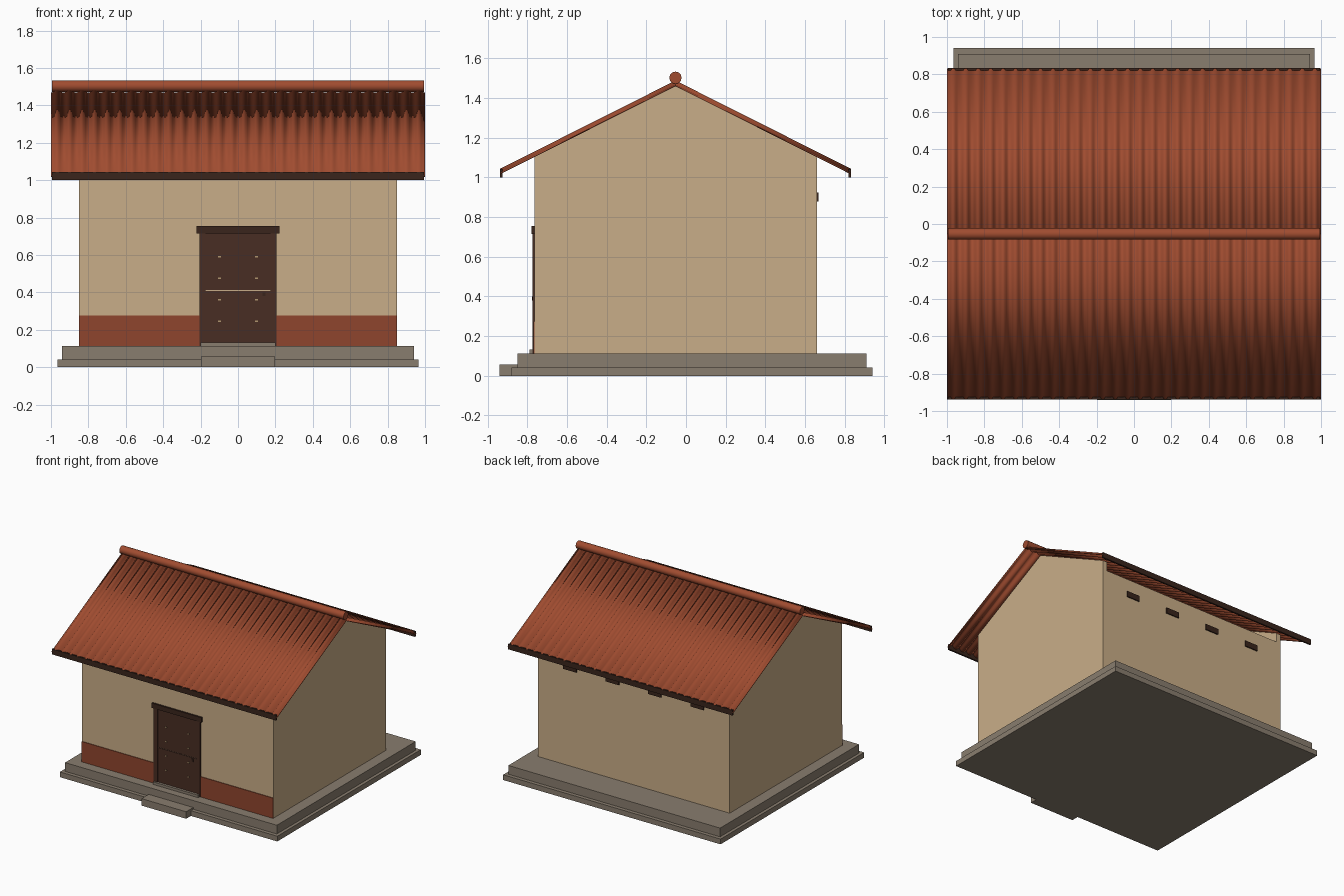
import bpy, bmesh, math
from mathutils import Vector

if "Cube" in bpy.data.objects:
    bpy.data.objects.remove(bpy.data.objects["Cube"])


def material(name, r, g, b):
    """Flat colour given in 0-255 display values, stored as linear."""
    def lin(c):
        c /= 255
        return c / 12.92 if c <= 0.04045 else ((c + 0.055) / 1.055) ** 2.4
    m = bpy.data.materials.new(name)
    m.diffuse_color = (lin(r), lin(g), lin(b), 1)
    m.use_nodes = True
    m.node_tree.nodes["Principled BSDF"].inputs["Base Color"].default_value = m.diffuse_color
    return m


PLASTER = material("tan plaster", 201, 174, 136)
DADO = material("red paint", 143, 69, 45)
TILE = material("terracotta tile", 160, 76, 48)
STONE = material("grey stone", 137, 125, 110)
WOOD = material("dark door wood", 72, 45, 35)
BEAM = material("dark beam wood", 58, 37, 28)
METAL = material("pale metal", 176, 150, 110)


def make(name, verts, faces, mat):
    me = bpy.data.meshes.new(name)
    me.from_pydata(verts, [], faces)
    bm = bmesh.new()
    bm.from_mesh(me)
    bmesh.ops.recalc_face_normals(bm, faces=bm.faces)
    bm.to_mesh(me)
    bm.free()
    me.materials.append(mat)
    ob = bpy.data.objects.new(name, me)
    bpy.context.collection.objects.link(ob)
    return ob


def box(name, x0, x1, y0, y1, z0, z1, mat):
    v = [(x, y, z) for x in (x0, x1) for y in (y0, y1) for z in (z0, z1)]
    f = [(0, 1, 3, 2), (4, 6, 7, 5), (0, 4, 5, 1), (2, 3, 7, 6), (0, 2, 6, 4), (1, 5, 7, 3)]
    return make(name, v, f, mat)


def prism_x(name, profile, x0, x1, mat):
    """Extrude a (y, z) outline along x."""
    n = len(profile)
    v = [(x, y, z) for x in (x0, x1) for y, z in profile]
    f = [tuple(range(n)), tuple(range(n, 2 * n))]
    f += [(i, (i + 1) % n, n + (i + 1) % n, n + i) for i in range(n)]
    return make(name, v, f, mat)


RIDGE_Y, RIDGE_Z = -0.053, 1.478
RUN, DROP = 0.885, 0.445
FRONT, BACK = -0.765, 0.66

# Stone base, doorstep and threshold
box("base_lower", -0.965, 0.965, -0.88, 0.94, 0, 0.042, STONE)
box("base_upper", -0.94, 0.94, -0.85, 0.91, 0.042, 0.112, STONE)
box("door_step", -0.198, 0.198, -0.94, -0.85, 0, 0.056, STONE)
box("threshold", -0.2, 0.2, -0.79, -0.76, 0.112, 0.132, STONE)

# Walls with gable ends; the long walls stop below the rafters
walls = prism_x("walls", [(FRONT, 0.112), (BACK, 0.112), (BACK, 1.103),
                          (RIDGE_Y, 1.462), (FRONT, 1.103)], -0.85, 0.85, PLASTER)
cutter = box("attic_cutter", -0.81, 0.81, -1, 1, 1.03, 2, PLASTER)
cutter.hide_render = True
mod = walls.modifiers.new("attic", 'BOOLEAN')
mod.operation = 'DIFFERENCE'
mod.solver = 'EXACT'
mod.object = cutter
bpy.context.view_layer.objects.active = walls
bpy.ops.object.modifier_apply(modifier=mod.name)
bpy.data.objects.remove(cutter)

# Painted band and door jambs, mirrored about the door
for s, side in ((-1, "left"), (1, "right")):
    a, b = sorted((s * 0.205, s * 0.85))
    box("painted_band_" + side, a, b, FRONT - 0.005, FRONT, 0.112, 0.275, DADO)
    a, b = sorted((s * 0.173, s * 0.207))
    box("door_jamb_" + side, a, b, FRONT - 0.01, FRONT, 0.112, 0.716, WOOD)
box("door_lintel", -0.221, 0.221, FRONT - 0.014, FRONT, 0.716, 0.755, BEAM)

# Door in two panels, with studs and handle
box("door_lower_panel", -0.173, 0.173, FRONT - 0.005, FRONT, 0.132, 0.408, WOOD)
box("door_upper_panel", -0.173, 0.173, FRONT - 0.005, FRONT, 0.412, 0.716, WOOD)
for x in (-0.1, 0.1):
    for z in (0.245, 0.36, 0.475, 0.59):
        box("door_stud", x - 0.008, x + 0.008, FRONT - 0.009, FRONT - 0.005,
            z - 0.004, z + 0.004, METAL)
box("door_handle", 0.13, 0.146, FRONT - 0.012, FRONT - 0.005, 0.38, 0.4, BEAM)

# Vents high on the back wall
for x in (-0.565, -0.188, 0.188, 0.565):
    box("back_vent", x - 0.058, x + 0.058, BACK - 0.005, BACK + 0.009, 0.88, 0.925, BEAM)

# Corrugated tile slopes: alternate rounded covers and channels
COLS, SEG = 30, 8
normal_len = math.hypot(RUN, DROP)
for s, side in ((-1, "front"), (1, "back")):
    nrm = Vector((0, s * DROP, RUN)) / normal_len
    verts, faces = [], []
    total = COLS * SEG
    for i in range(total + 1):
        wave = -math.cos(2 * math.pi * i / SEG)
        off = 0.012 * math.copysign(abs(wave) ** 0.7, wave)
        x = -1 + 2 * i / total
        for t in (0, 1):
            p = Vector((x, RIDGE_Y + s * RUN * t, RIDGE_Z - DROP * t)) + nrm * off
            p.y = RIDGE_Y + s * RUN * t
            verts.append(p)
    for i in range(total):
        q = (2 * i, 2 * i + 1, 2 * i + 3, 2 * i + 2)
        faces.append(q if s < 0 else q[::-1])
    roof = make("roof_tiles_" + side, verts, faces, TILE)
    # Keep the slope facing upward before thickening downward
    if roof.data.polygons[0].normal.z < 0:
        roof.data.flip_normals()
    sol = roof.modifiers.new("thickness", 'SOLIDIFY')
    sol.thickness = 0.006
    sol.offset = -1
    # Fascia board along the eave
    a, b = sorted((RIDGE_Y + s * (RUN - 0.012), RIDGE_Y + s * (RUN + 0.001)))
    box("fascia_" + side, -0.995, 0.995, a, b, 1.0, 1.043, BEAM)

# Rounded ridge cap
ring = [(RIDGE_Y + 0.031 * math.cos(k * math.pi / 6), 1.503 + 0.031 * math.sin(k * math.pi / 6))
        for k in range(12)]
ridge = prism_x("ridge_cap", ring, -0.995, 0.995, TILE)

# Smooth the round pieces
for ob in bpy.data.objects:
    ob.select_set(ob.name.startswith(("roof_tiles", "ridge_cap")))
bpy.context.view_layer.objects.active = ridge
bpy.ops.object.shade_smooth_by_angle(angle=math.radians(40))
